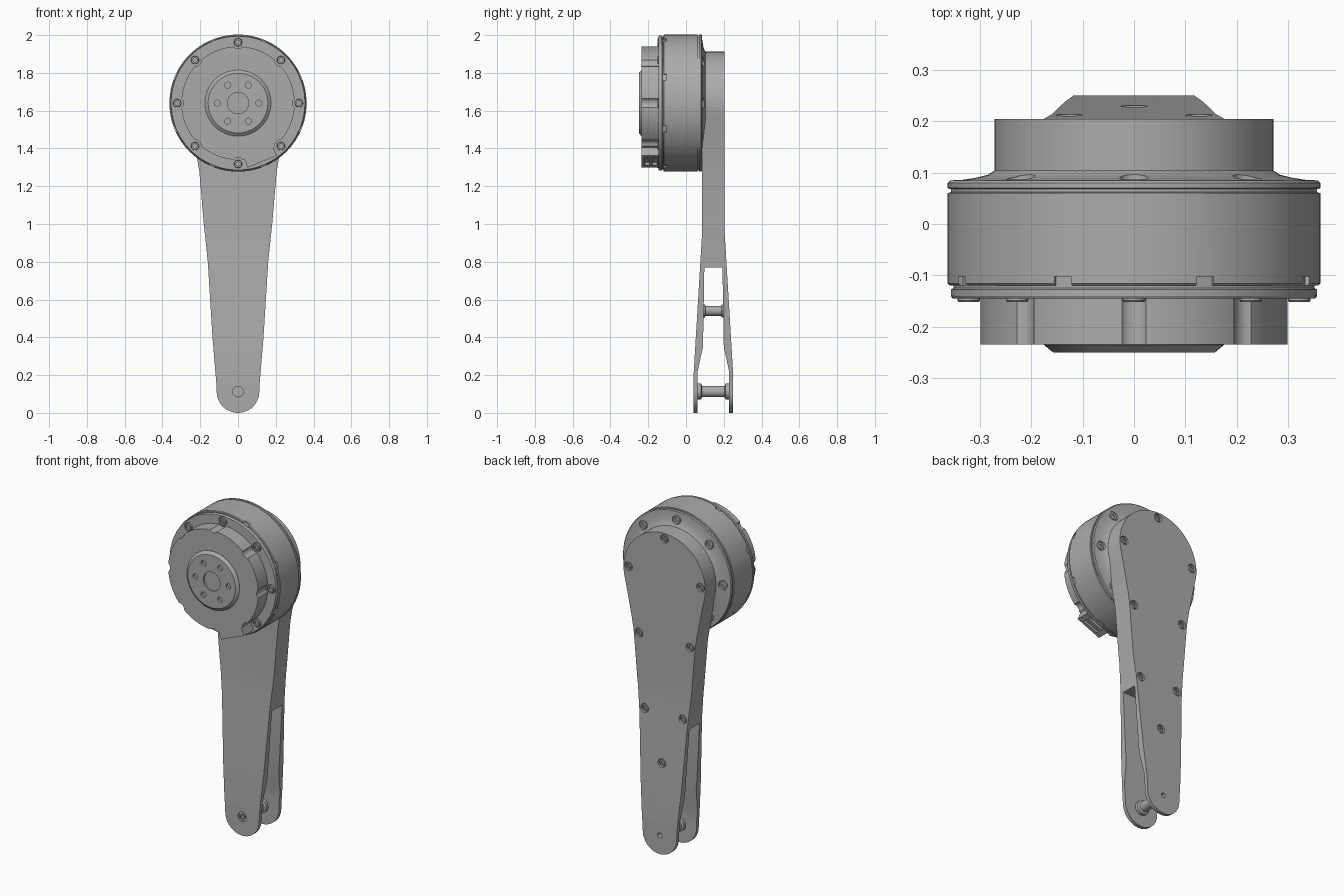
import bpy, bmesh, math
from math import sin, cos, pi
from mathutils import Matrix, Vector

if "Cube" in bpy.data.objects:
    bpy.data.objects.remove(bpy.data.objects["Cube"])

grey = bpy.data.materials.new("machined_grey")
grey.use_nodes = True
COLOUR = (0.41, 0.41, 0.41, 1)
grey.diffuse_color = COLOUR
grey.node_tree.nodes["Principled BSDF"].inputs["Base Color"].default_value = COLOUR

HUB = 1.64  # height of the motor axis


def finish(bm, name):
    bmesh.ops.remove_doubles(bm, verts=bm.verts, dist=1e-5)
    bmesh.ops.recalc_face_normals(bm, faces=bm.faces)
    me = bpy.data.meshes.new(name)
    bm.to_mesh(me)
    bm.free()
    me.materials.append(grey)
    ob = bpy.data.objects.new(name, me)
    bpy.context.collection.objects.link(ob)
    return ob


def add_lathe(bm, profile, x=0, z=HUB, segs=24, closed=False):
    """Turn (radius, y) points around an axis parallel to y."""
    pts = profile + profile[:1] if closed else profile
    rings = [[bm.verts.new((x + r * cos(2 * pi * i / segs), y, z + r * sin(2 * pi * i / segs)))
              for i in range(segs)] for r, y in pts]
    for a, b, (ra, _), (rb, _) in zip(rings, rings[1:], pts, pts[1:]):
        for i in range(segs):
            j = (i + 1) % segs
            if ra == 0:
                bm.faces.new((a[i], b[j], b[i]))
            elif rb == 0:
                bm.faces.new((a[i], a[j], b[i]))
            else:
                bm.faces.new((a[i], a[j], b[j], b[i]))


def lathe(name, profile, **kw):
    bm = bmesh.new()
    add_lathe(bm, profile, **kw)
    return finish(bm, name)


def rod(r, y0, y1):
    return [(0, y0), (r, y0), (r, y1), (0, y1)]


def add_box(bm, angle, radius, size, y):
    """Box placed around the motor axis; size is (radial, y, tangential)."""
    m = (Matrix.Translation((0, y, HUB)) @ Matrix.Rotation(-angle, 4, 'Y')
         @ Matrix.Translation((radius, 0, 0)) @ Matrix.Diagonal((*size, 1)))
    bmesh.ops.create_cube(bm, size=1, matrix=m)


def prism(name, points, depth):
    bm = bmesh.new()
    face = bm.faces.new([bm.verts.new(p) for p in points])
    geo = bmesh.ops.extrude_face_region(bm, geom=[face])["geom"]
    bmesh.ops.translate(bm, vec=Vector(depth),
                        verts=[v for v in geo if isinstance(v, bmesh.types.BMVert)])
    return finish(bm, name)


def boolean(ob, cutter, op='DIFFERENCE'):
    mod = ob.modifiers.new("cut", 'BOOLEAN')
    mod.object, mod.operation, mod.solver = cutter, op, 'EXACT'
    dg = bpy.context.evaluated_depsgraph_get()
    me = bpy.data.meshes.new_from_object(ob.evaluated_get(dg))
    ob.modifiers.clear()
    ob.data = me
    bpy.data.objects.remove(cutter)


def around(n, r, start=0):
    return [(r * cos(start + 2 * pi * i / n), HUB + r * sin(start + 2 * pi * i / n)) for i in range(n)]


# Motor drum with rear rim and sloping back shoulder
body = lathe("motor_body", [
    (0, -.12), (.359, -.12), (.363, -.116), (.363, .06), (.357, .062), (.357, .068), (.363, .07),
    (.363, .08), (.358, .085), (.335, .086), (.31, .09), (.285, .096), (.27, .105), (0, .105)], segs=96)
cuts = bmesh.new()
for i in range(8):
    add_box(cuts, pi / 8 + i * pi / 4, .363, (.02, .018, .036), -.111)
for x, z in around(8, .312):
    add_lathe(cuts, rod(.028, .082, .2), x=x, z=z)
boolean(body, finish(cuts, "body_cutter"))

# Front flange with screw seats
flange = lathe("front_flange", [(0, -.115), (.352, -.115), (.352, -.125), (.357, -.128), (.357, -.14),
                                (.354, -.145), (0, -.145)], segs=96)
cuts = bmesh.new()
for x, z in around(8, .322):
    add_lathe(cuts, rod(.027, -.2, -.138), x=x, z=z)
boolean(flange, finish(cuts, "flange_cutter"))

# Front housing, relieved around the screws
housing = lathe("front_housing", rod(.3, -.235, -.14), segs=96)
cuts = bmesh.new()
for x, z in around(8, .32):
    add_lathe(cuts, rod(.032, -.3, -.1), x=x, z=z)
boolean(housing, finish(cuts, "housing_cutter"))

# Cable connector on the lower edge
bm = bmesh.new()
add_box(bm, -3 * pi / 8, .3, (.07, .09, .165), -.19)
connector = finish(bm, "cable_connector")
cuts = bmesh.new()
for y in (-.205, -.165):
    add_box(cuts, -3 * pi / 8, .335, (.03, .025, .1), y)
boolean(connector, finish(cuts, "connector_cutter"))

# Output cap with centre bore and bolt circle
cap = lathe("output_cap", [(0, -.22), (.175, -.22), (.175, -.236), (.158, -.25), (0, -.25)], segs=64)
cuts = bmesh.new()
add_lathe(cuts, rod(.056, -.3, -.24), segs=32)
for x, z in around(6, .11):
    add_lathe(cuts, rod(.016, -.3, -.23), x=x, z=z, segs=16)
boolean(cap, finish(cuts, "cap_cutter"))

# Leg: outline from the front intersected with the forked side profile
side = [(.26, 1.56), (.237, 1.45), (.217, 1.35), (.205, 1.28), (.181, 1.0), (.16, .8), (.135, .4), (.115, .16)]
arc = [(.272 * cos(a), HUB + .272 * sin(a)) for a in [-.15 + i * (pi + .3) / 48 for i in range(49)]]
foot = [(-.113 * cos(i * pi / 24), .113 - .113 * sin(i * pi / 24)) for i in range(25)]
outline = arc + [(-x, z) for x, z in side] + foot + side[::-1]
leg = prism("leg", [(x, 0, z) for x, z in outline], (0, .3, 0))
half = [(.06, 1.95), (.06, .95), (.105, .2), (.105, -.05), (.083, -.05), (.083, .22), (.055, .35), (.048, .77)]
MID = .145
fork = [(MID + d, z) for d, z in half] + [(MID - d, z) for d, z in half[::-1]]
boolean(leg, prism("fork_profile", [(-.5, y, z) for y, z in fork], (1, 0, 0)), 'INTERSECT')

# Sunk screw seats on the leg's back and a bore through the foot
PIN, SPACER = .113, .54
back_y = lambda z: .205 if z > .95 else .205 + .045 * (.95 - z) / .75
leg_screws = [(0, 1.88), (0, SPACER)] + [(s * x, z) for x, z in ((.24, 1.65), (.17, 1.27), (.127, .83))
                                         for s in (1, -1)]
cuts = bmesh.new()
for x, z in leg_screws:
    add_lathe(cuts, rod(.026, back_y(z) - .014, .4), x=x, z=z)
add_lathe(cuts, rod(.014, -.1, .4), z=PIN)
add_lathe(cuts, rod(.028, -.1, .05), z=PIN)
add_lathe(cuts, rod(.028, .24, .4), z=PIN)
boolean(leg, finish(cuts, "leg_cutter"))

# Foot axle tube and upper spacer between the fork plates
axle = [(.014, .055), (.042, .055), (.042, .08), (.03, .085), (.03, .205), (.042, .21), (.042, .235), (.014, .235)]
lathe("foot_axle", axle, z=PIN, segs=32, closed=True)
lathe("fork_spacer", [(0, .08), (.034, .08), (.034, .1), (.026, .103), (.026, .187), (.034, .19),
                      (.034, .21), (0, .21)], z=SPACER, segs=32)


# Socket-head screws
def screws(name, places, top, sign, r):
    bm = bmesh.new()
    for x, z in places:
        y = top(z) if callable(top) else top
        add_lathe(bm, [(0, y - sign * .008), (r * .5, y - sign * .008), (r * .5, y), (r * .9, y),
                       (r, y - sign * .003), (r, y - sign * .02), (0, y - sign * .02)], x=x, z=z, segs=18)
    finish(bm, name)


screws("front_screws", around(8, .322), -.152, -1, .022)
screws("rear_screws", around(8, .312), .087, 1, .021)
screws("leg_screws", leg_screws, lambda z: back_y(z) - .005, 1, .021)

# Smooth round surfaces, crisp edges
bpy.ops.object.select_all(action='DESELECT')
for ob in bpy.context.collection.objects:
    if ob.type == 'MESH' and grey.name in ob.data.materials:
        ob.select_set(True)
        bpy.context.view_layer.objects.active = ob
bpy.ops.object.shade_smooth_by_angle(angle=math.radians(30))
